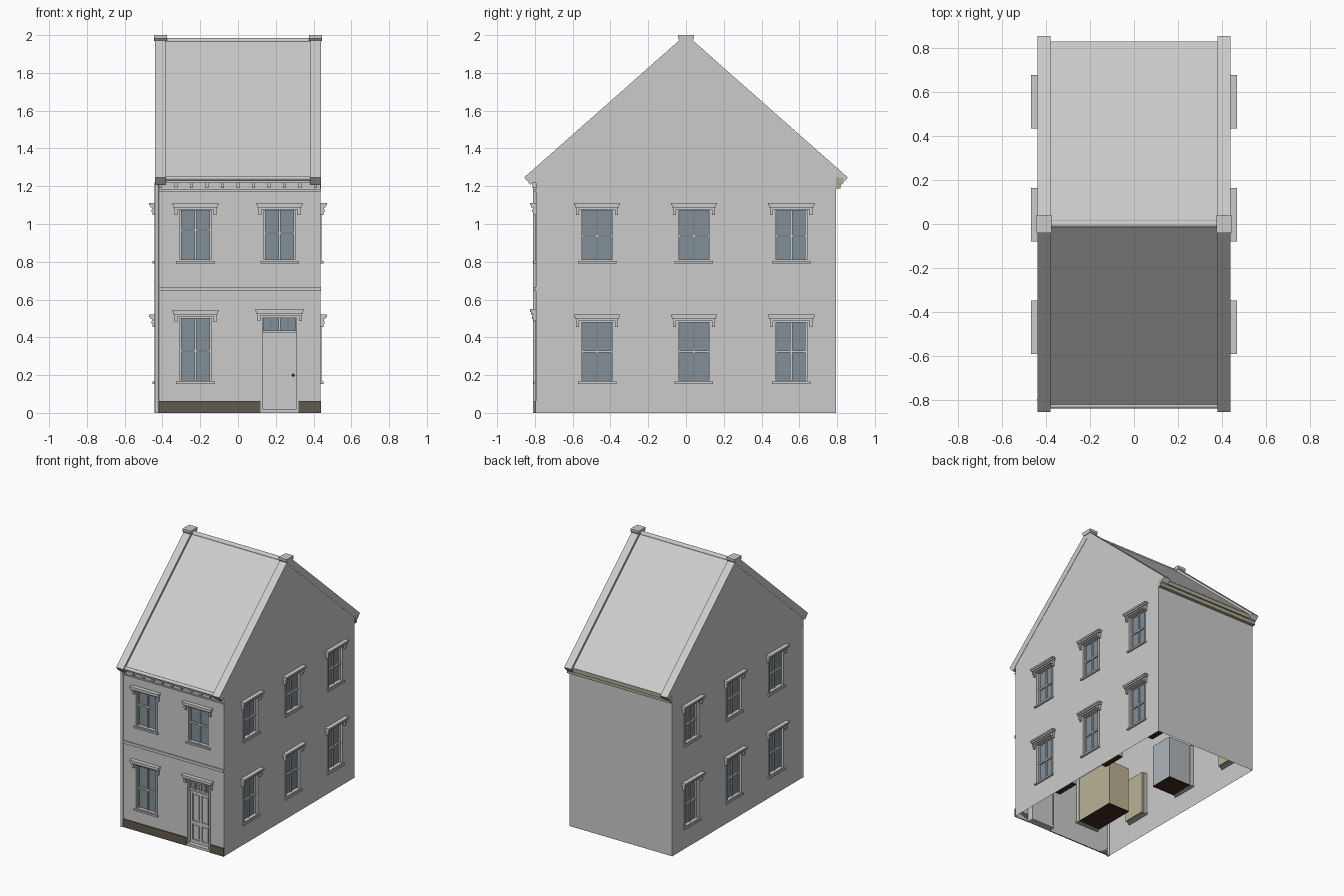
import bpy, bmesh, math
from mathutils import Matrix, Vector

if "Cube" in bpy.data.objects:
    bpy.data.objects.remove(bpy.data.objects["Cube"])

WX, WY = 0.438, 0.794            # wall half sizes
SLOPE, EAVE_Y, EAVE_Z = 0.884, 0.857, 1.246
COLORS = {
    "glass": (0.22, 0.28, 0.32, 1), "plinth": (0.12, 0.105, 0.08, 1),
    "timber": (0.42, 0.40, 0.30, 1), "floor": (0.05, 0.025, 0.015, 1),
    "room": (0.50, 0.45, 0.30, 1), "blue_room": (0.42, 0.47, 0.50, 1),
    "knob": (0.05, 0.05, 0.05, 1),
}
parts = {}


def part(name, color=None):
    return parts.setdefault(name, (bmesh.new(), color))[0]


def to_world(face, u, v, d):
    """u along the wall, v up, d outward from the wall plane."""
    if face == "front":
        return Vector((u, -WY - d, v))
    if face == "back":
        return Vector((u, WY + d, v))
    s = 1 if face == "right" else -1
    return Vector((s * (WX + d), u, v))


def box(name, face, u0, u1, v0, v1, d0, d1, color=None):
    a, b = to_world(face, u0, v0, d0), to_world(face, u1, v1, d1)
    size = [abs(p - q) for p, q in zip(a, b)]
    bmesh.ops.create_cube(part(name, color), size=1,
                          matrix=Matrix.Translation((a + b) / 2) @ Matrix.Diagonal((*size, 1)))


def rod(name, a, b, r, color=None, sides=16):
    a, b = Vector(a), Vector(b)
    rot = (b - a).to_track_quat('Z', 'Y').to_matrix().to_4x4()
    bmesh.ops.create_cone(part(name, color), cap_ends=True, segments=sides, radius1=r, radius2=r,
                          depth=(b - a).length, matrix=Matrix.Translation((a + b) / 2) @ rot)


def extrude_x(name, profile, x0, x1):
    bm = part(name)
    f = bm.faces.new([bm.verts.new((x0, y, z)) for y, z in profile])
    ext = bmesh.ops.extrude_face_region(bm, geom=[f])["geom"]
    bmesh.ops.translate(bm, vec=(x1 - x0, 0, 0), verts=[g for g in ext if isinstance(g, bmesh.types.BMVert)])
    bmesh.ops.recalc_face_normals(bm, faces=bm.faces)


def wall(face, half, top, holes=(), gable=0):
    """Single-skin wall made of grid cells, leaving out the openings."""
    bm = part("walls")
    us = sorted({-half, half, *(h[0] for h in holes), *(h[1] for h in holes)})
    vs = sorted({0, top, *(h[2] for h in holes), *(h[3] for h in holes)})
    polys = []
    for a, b in zip(us, us[1:]):
        for c, d in zip(vs, vs[1:]):
            m, n = (a + b) / 2, (c + d) / 2
            if not any(h[0] < m < h[1] and h[2] < n < h[3] for h in holes):
                polys.append([(a, c), (b, c), (b, d), (a, d)])
    if gable:
        polys.append([(-half, top), (half, top), (0, gable)])
    out = to_world(face, 0, 0, 1) - to_world(face, 0, 0, 0)
    for p in polys:
        f = bm.faces.new([bm.verts.new(to_world(face, u, v, 0)) for u, v in p])
        f.normal_update()
        if f.normal.dot(out) < 0:
            f.normal_flip()


def hood(face, u, top, w=0.122):
    # stepped mouldings on two brackets
    for drop0, drop1, inset, d in ((0.012, 0, 0, 0.032), (0.024, 0.012, 0.005, 0.026),
                                   (0.034, 0.024, 0.010, 0.016)):
        box("window_hoods", face, u - w + inset, u + w - inset, top - drop0, top - drop1, 0, d)
    for s in (-1, 1):
        box("hood_brackets", face, u + s * (w - 0.026), u + s * (w - 0.010), top - 0.064, top - 0.034, 0, 0.015)
        box("hood_brackets", face, u + s * (w - 0.026), u + s * (w - 0.010), top - 0.048, top - 0.034, 0.015, 0.021)


def window(face, u, v0, v1, rail, top, depth, color):
    for s in (-1, 1):
        box("window_frames", face, u + s * 0.083, u + s * 0.095, v0, v1, -0.03, 0.005)
        box("sash_bars", face, u + s * 0.074, u + s * 0.083, v0, v1, -0.024, -0.012)
    for a, b in ((v0, v0 + 0.014), (v1 - 0.012, v1)):
        box("window_frames", face, u - 0.083, u + 0.083, a, b, -0.03, 0.005)
    box("window_sills", face, u - 0.102, u + 0.102, v0 - 0.006, v0 + 0.006, -0.01, 0.014)
    box("sash_bars", face, u - 0.006, u + 0.006, v0, v1, -0.024, -0.013)
    box("sash_bars", face, u - 0.083, u + 0.083, rail - 0.006, rail + 0.006, -0.024, -0.010)
    box("window_glass", face, u - 0.084, u + 0.084, v0, v1, -0.028, -0.022, "glass")
    hood(face, u, top)
    # room boxes behind the panes
    box(color + "_boxes", face, u - 0.09, u + 0.09, v0 + 0.004, v1, -depth, -0.03, color)
    if depth > 0.1:
        box("room_floors", face, u - 0.092, u + 0.092, v0 - 0.002, v0 + 0.004, -depth, -0.03, "floor")


# walls and windows
opening = lambda u, v0, v1: (u - 0.095, u + 0.095, v0, v1)
front = [(-0.225, 0.16, 0.513, 0.328, 0.545), (-0.225, 0.797, 1.083, 0.968, 1.112),
         (0.22, 0.797, 1.083, 0.952, 1.112)]
side = [(y, *r) for y in (-0.471, 0.042, 0.557)
        for r in ((0.16, 0.49, 0.325, 0.52), (0.797, 1.083, 0.937, 1.112))]
DOOR = (0.12, 0.32, 0, 0.515)
wall("front", WX, 1.25, [opening(*w[:3]) for w in front] + [DOOR])
wall("back", WX, 1.25)
for w in front:
    window("front", *w, 0.36, "room")
for face in ("left", "right"):
    wall(face, WY, 1.25, [opening(*w[:3]) for w in side], 1.952)
    for w in side:
        deep = face == "right" or abs(w[0]) < 0.1
        window(face, *w, 0.22 if deep else 0.045, "blue_room" if deep else "room")

# door with transom, panels, step and knob
for a, b in ((0.12, 0.13), (0.31, 0.32)):
    box("door_frame", "front", a, b, 0, 0.515, -0.05, 0.006)
box("door_frame", "front", 0.13, 0.31, 0.503, 0.515, -0.05, 0.006)
box("door_frame", "front", 0.13, 0.31, 0.425, 0.437, -0.05, -0.01)
box("door_step", "front", 0.12, 0.32, 0, 0.02, -0.05, 0.006)
box("door_leaf", "front", 0.13, 0.31, 0.02, 0.425, -0.045, -0.035)
box("transom_glass", "front", 0.13, 0.31, 0.437, 0.503, -0.035, -0.03, "glass")
for i in range(5):
    u = 0.13 + 0.045 * i
    box("transom_bars", "front", max(0.13, u - 0.005), min(0.31, u + 0.005), 0.437, 0.503, -0.035, -0.02)
for a, b in ((0.13, 0.15), (0.212, 0.228), (0.29, 0.31)):
    box("door_stiles", "front", a, b, 0.02, 0.425, -0.035, -0.028)
for v in (0.02, 0.165, 0.40):
    for a, b in ((0.15, 0.212), (0.228, 0.29)):
        box("door_rails", "front", a, b, v, v + 0.025, -0.035, -0.028)
        if v < 0.3:
            box("door_panels", "front", a + 0.01, b - 0.01, v + 0.035,
                (0.155 if v < 0.1 else 0.39), -0.035, -0.031)
bmesh.ops.create_uvsphere(part("door_knob", "knob"), u_segments=12, v_segments=8, radius=0.007,
                          matrix=Matrix.Translation((0.292, -WY + 0.021, 0.2)))
hood("front", 0.22, 0.55, 0.128)

# plinth, belt course and front cornice
for a, b in ((-0.418, 0.12), (0.32, 0.44)):
    box("plinth", "front", a, b, 0, 0.062, 0, 0.008, "plinth")
box("belt_course", "front", -0.418, 0.44, 0.645, 0.667, 0, 0.008)
box("cornice", "front", -0.44, 0.44, 1.173, 1.183, 0, 0.008)
box("cornice", "front", -0.44, 0.44, 1.217, 1.232, 0, 0.03)
for i in range(11):
    u = -0.41 + 0.082 * i
    box("cornice_blocks", "front", u - 0.007, u + 0.007, 1.19, 1.217, 0, 0.018)

# rainwater goods
rod("front_gutter", (-0.38, -0.828, 1.243), (0.38, -0.828, 1.243), 0.012)
rod("downpipe", (-0.43, -0.8, 0), (-0.43, -0.8, 1.22), 0.011)
box("rear_gutter_board", "back", -0.44, 0.44, 1.188, 1.225, 0, 0.025, "timber")
box("rear_gutter_board", "back", -0.44, 0.44, 1.215, 1.245, 0, 0.037, "timber")


# roof slopes, gable copings, cap stones and ridge roll
def chevron(y, drop, t, flat=0.0):
    z = lambda q: EAVE_Z + SLOPE * (EAVE_Y - q) - drop
    n = Vector((SLOPE, 1)).normalized() * t
    inner = (y - n.x, z(y) - n.y)
    apex = z(0) - t * math.hypot(1, SLOPE)
    tops = [(-flat, z(flat)), (flat, z(flat))] if flat else [(0, z(0))]
    return [(-y, z(y)), *tops, (y, z(y)), inner, (0, apex), (-inner[0], inner[1])]


extrude_x("roof", chevron(0.832, 0.022, 0.02), -0.382, 0.382)
for s in (-1, 1):
    extrude_x("gable_copings", chevron(EAVE_Y, 0, 0.05, 0.035), s * 0.38, s * 0.44)
    extrude_x("ridge_caps", [(-0.03, 1.968), (-0.042, 1.982), (-0.042, 2.0), (0.042, 2.0),
                             (0.042, 1.982), (0.03, 1.968)], s * 0.375, s * 0.445)
rod("ridge_roll", (-0.38, 0, 1.968), (0.38, 0, 1.968), 0.018)

# turn every collected part into an object
mats = {}
for name, (bm, color) in parts.items():
    if name == "walls":
        bmesh.ops.remove_doubles(bm, verts=bm.verts, dist=0.0001)
    mesh = bpy.data.meshes.new(name)
    bm.to_mesh(mesh)
    bm.free()
    obj = bpy.data.objects.new(name, mesh)
    bpy.context.collection.objects.link(obj)
    if color:
        if color not in mats:
            mats[color] = bpy.data.materials.new(color)
            mats[color].diffuse_color = COLORS[color]
        mesh.materials.append(mats[color])
    if name in ("front_gutter", "downpipe", "ridge_roll", "door_knob"):
        bpy.context.view_layer.objects.active = obj
        obj.select_set(True)
        bpy.ops.object.shade_smooth_by_angle()
        obj.select_set(False)

for m in bpy.data.materials:
    if m.users and not m.is_grease_pencil:
        m.use_nodes = True
        m.node_tree.nodes["Principled BSDF"].inputs["Base Color"].default_value = m.diffuse_color
